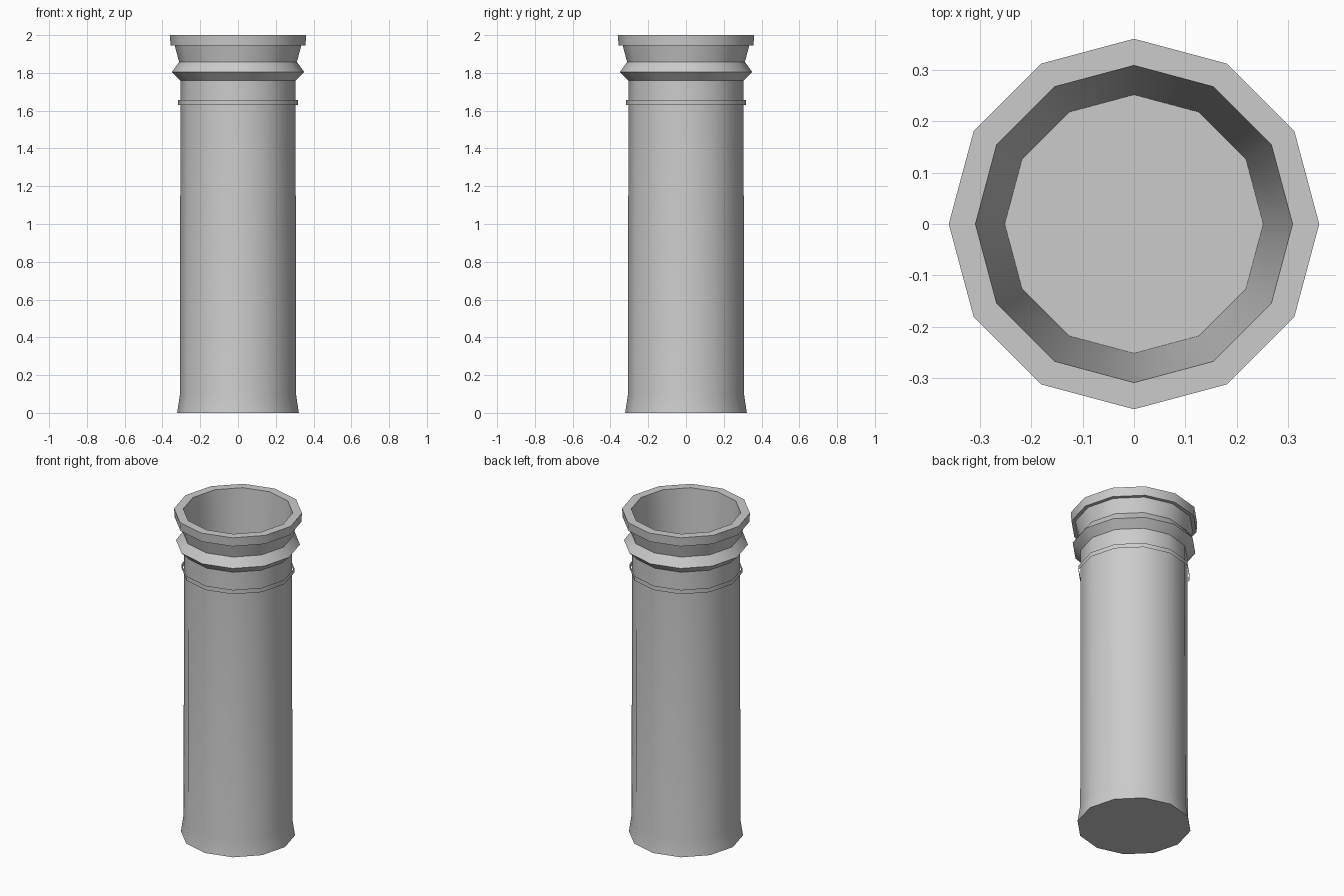
import bpy, bmesh
from math import cos, sin, pi, radians

if "Cube" in bpy.data.objects:
    bpy.data.objects.remove(bpy.data.objects["Cube"])

SIDES = 12

def lathe(name, profile, cap_start=False, cap_end=False):
    """Turn (radius, height) points into a 12-sided shell."""
    bm = bmesh.new()
    rings = [[bm.verts.new((r * cos(2 * pi * i / SIDES), r * sin(2 * pi * i / SIDES), z))
              for i in range(SIDES)] for r, z in profile]
    for a, b in zip(rings, rings[1:]):
        for i in range(SIDES):
            j = (i + 1) % SIDES
            bm.faces.new((a[i], a[j], b[j], b[i]))
    if cap_start:
        bm.faces.new(rings[0][::-1])
    if cap_end:
        bm.faces.new(rings[-1])
    mesh = bpy.data.meshes.new(name)
    bm.to_mesh(mesh)
    bm.free()
    obj = bpy.data.objects.new(name, mesh)
    bpy.context.collection.objects.link(obj)
    bpy.ops.object.select_all(action='DESELECT')
    obj.select_set(True)
    bpy.context.view_layer.objects.active = obj
    bpy.ops.object.shade_smooth_by_angle(angle=radians(33))
    return obj

# Pot: flared foot, shaft, pointed collar, flared neck, rim, then down the bore
lathe("chimney_pot", [
    (0.322, 0.0), (0.307, 0.10), (0.305, 1.76),
    (0.35, 1.805), (0.312, 1.858), (0.335, 1.945),
    (0.357, 1.945), (0.361, 2.0), (0.309, 2.0), (0.252, 1.0),
], cap_start=True, cap_end=True)

# Thin open band standing just off the shaft
lathe("band", [(0.318, 1.63), (0.318, 1.657)])
